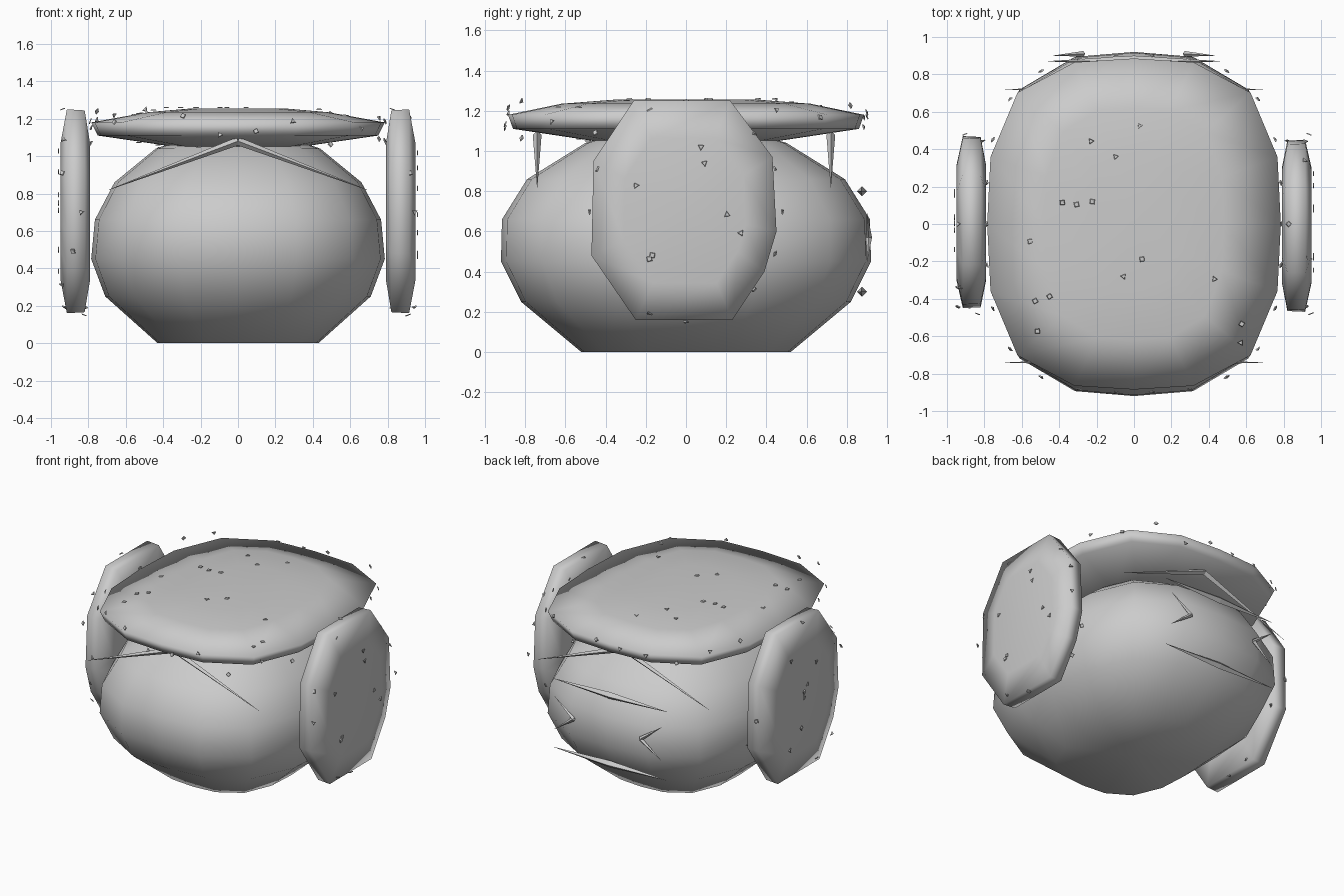
import bpy, bmesh, math, random
from mathutils import Vector, Matrix

if "Cube" in bpy.data.objects:
    bpy.data.objects.remove(bpy.data.objects["Cube"])

random.seed(7)


def finish(name, bm, smooth=None):
    bmesh.ops.recalc_face_normals(bm, faces=bm.faces)
    mesh = bpy.data.meshes.new(name)
    bm.to_mesh(mesh)
    bm.free()
    ob = bpy.data.objects.new(name, mesh)
    bpy.context.collection.objects.link(ob)
    if smooth:
        bpy.ops.object.select_all(action='DESELECT')
        ob.select_set(True)
        bpy.context.view_layer.objects.active = ob
        bpy.ops.object.shade_smooth_by_angle(angle=math.radians(smooth))
    return ob


def superellipse(a, b, n, k):
    pts = []
    for i in range(n):
        t = 2 * math.pi * i / n
        c, s = math.cos(t), math.sin(t)
        r = (abs(c) ** k + abs(s) ** k) ** (-1 / k)
        pts.append((a * r * c, b * r * s))
    return pts


def loft(name, rings, smooth):
    bm = bmesh.new()
    loops = [[bm.verts.new(p) for p in ring] for ring in rings]
    n = len(loops[0])
    for lo, hi in zip(loops, loops[1:]):
        for i in range(n):
            j = (i + 1) % n
            bm.faces.new((lo[i], lo[j], hi[j], hi[i]))
    # slightly crowned caps, as fans
    for loop in (loops[0], loops[-1]):
        bmesh.ops.poke(bm, faces=[bm.faces.new(loop)])
    return finish(name, bm, smooth)


def oval_stack(name, sections, n, k, smooth):
    rings = [[(x, y, z) for x, y in superellipse(a, b, n, k)] for z, a, b in sections]
    return loft(name, rings, smooth)


# Boulder body
oval_stack("body", [(0, .43, .52), (.25, .71, .82), (.45, .785, .92), (.66, .765, .915),
                    (.86, .66, .79), (1.04, .44, .50), (1.09, .3, .34)], 16, 2.8, 80)

# Slab on top
oval_stack("top_slab", [(1.05, .34, .46), (1.11, .75, .86), (1.18, .785, .885),
                        (1.235, .48, .62), (1.255, .25, .36)], 16, 3, 120)

# Upright slabs on both sides
outline = [(-.25, .16), (.23, .16), (.39, .40), (.45, .60), (.43, .97), (.22, 1.25),
           (-.26, 1.25), (-.46, .95), (-.47, .48)]
for side, name in ((1, "right_slab"), (-1, "left_slab")):
    rings = []
    for x, f in ((.79, .66), (.82, .99), (.915, 1), (.95, .66)):
        rings.append([(side * x, side * y * f, .70 + (z - .70) * f) for y, z in outline])
    loft(name, rings, 120)


# Tapered cracks
def spikes(name, segments):
    bm = bmesh.new()
    for p, q, r in segments:
        p, q = Vector(p), Vector(q)
        d = q - p
        m = Matrix.Translation((p + q) / 2) @ d.to_track_quat('Z', 'Y').to_matrix().to_4x4()
        bmesh.ops.create_cone(bm, cap_ends=True, segments=4, radius1=r, radius2=.001,
                              depth=d.length, matrix=m)
    return finish(name, bm)


for y, name in ((-.74, "front_rim_crack"), (.72, "back_rim_crack")):
    spikes(name, [((0, y, 1.08), (s * .69, y, .82), .022) for s in (-1, 1)])
for z, name in ((.80, "upper_back_crack"), (.30, "lower_back_crack")):
    spikes(name, [((0, .875, z), (s * .46, .87, z), .025) for s in (-1, 1)])
for s, name in ((1, "right_chevron_crack"), (-1, "left_chevron_crack")):
    spikes(name, [((s * .27, .91, .57), (s * .43, .90, .57 + d), .015) for d in (.12, -.12)])


# Tiny chips floating around the slabs
def chips(name, spots):
    bm = bmesh.new()
    for p, normal in spots:
        rot = Vector(normal).to_track_quat('Z', 'Y').to_matrix().to_4x4()
        m = Matrix.Translation(p) @ rot @ Matrix.Rotation(random.random() * 6.3, 4, 'Z')
        bmesh.ops.create_cone(bm, cap_ends=True, segments=random.choice((3, 4)), radius1=.018,
                              radius2=.014, depth=.006, matrix=m)
    return finish(name, bm)


spots = []
for i in range(28):
    x, y = random.uniform(-.6, .6), random.uniform(-.7, .7)
    edge = max(abs(x) / .78, abs(y) / .88)
    h = .02 + .09 * min(1, (1 - edge) * 2)
    up = 1 if i % 3 else -1
    spots.append(((x, y, 1.15 + up * h), (0, 0, up)))
for (x, y) in superellipse(.79, .90, 26, 3):
    spots.append(((x, y, random.uniform(1.06, 1.25)), (x, y, .3)))
chips("top_chips", spots)
for s, name in ((1, "right_chips"), (-1, "left_chips")):
    spots = [((s * .96, random.uniform(-.3, .3), random.uniform(.3, 1.1)), (s, 0, 0))
             for _ in range(7)]
    for i in range(16):
        t = i / 16 * 6.283
        spots.append(((s * random.uniform(.80, .95), .48 * math.cos(t), .70 + .55 * math.sin(t)),
                      (s * .4, math.cos(t), math.sin(t))))
    chips(name, spots)
